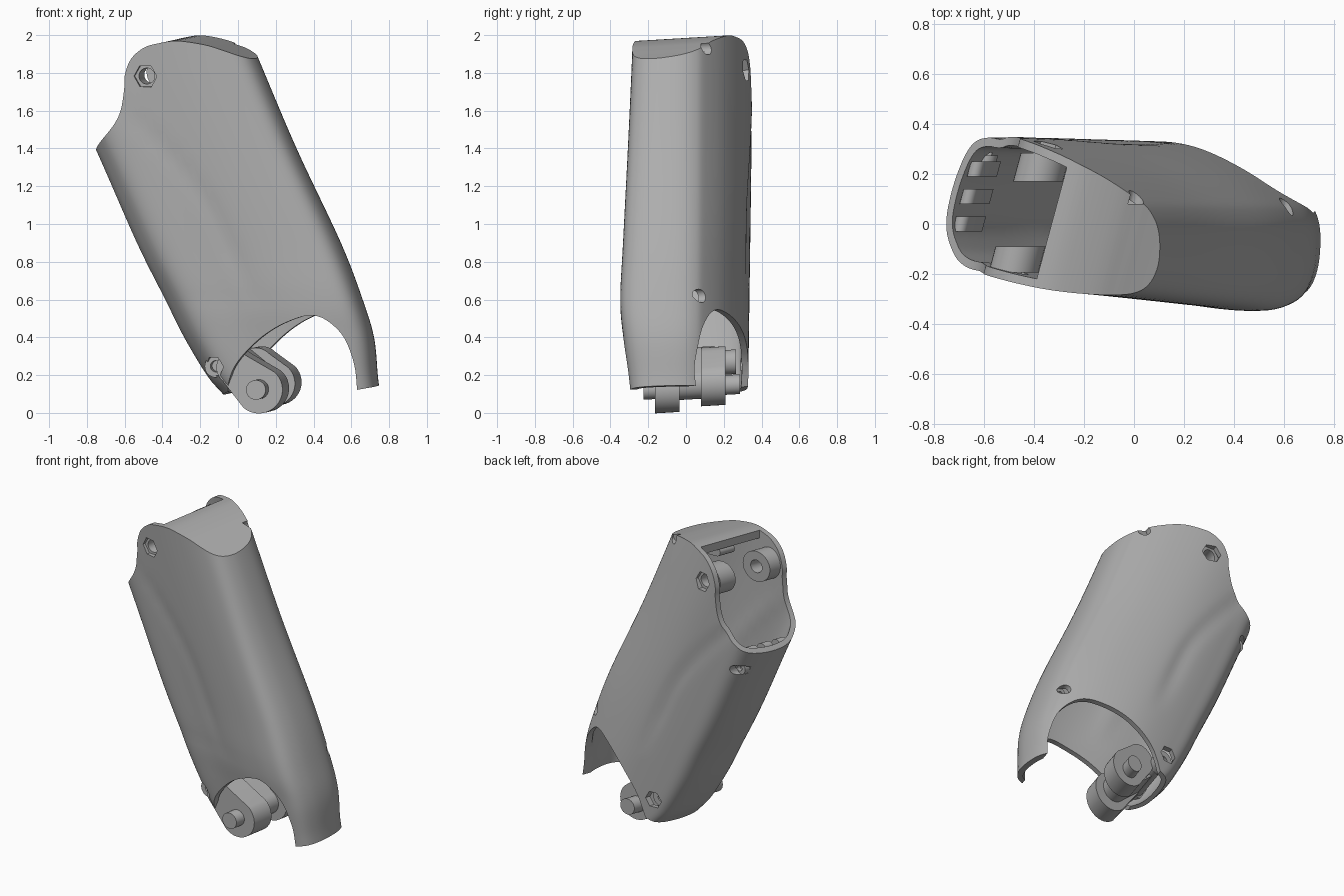
import bpy, bmesh, math
from mathutils import Vector

if "Cube" in bpy.data.objects:
    bpy.data.objects.remove(bpy.data.objects["Cube"])

grey = bpy.data.materials.new("plain grey")
grey.use_nodes = True
grey.diffuse_color = (0.42, 0.42, 0.42, 1)
grey.node_tree.nodes["Principled BSDF"].inputs["Base Color"].default_value = (0.42, 0.42, 0.42, 1)


def spline(pts, steps, closed=False):
    """Smooth curve through points of any dimension."""
    n = len(pts)
    out = []
    for i in range(n if closed else n - 1):
        if closed:
            q = [pts[(i + k) % n] for k in (-1, 0, 1, 2)]
        else:
            q = [pts[min(max(i + k, 0), n - 1)] for k in (-1, 0, 1, 2)]
        for j in range(steps):
            t = j / steps
            out.append(tuple(
                b + t / 2 * (c - a + t * (2 * a - 5 * b + 4 * c - d + t * (3 * (b - c) + d - a)))
                for a, b, c, d in zip(*q)))
    return out if closed else out + [tuple(pts[-1])]


def make(name, rings):
    """Closed solid from stacked rings of equal size."""
    bm = bmesh.new()
    rows = [[bm.verts.new(p) for p in ring] for ring in rings]
    n = len(rows[0])
    for lo, hi in zip(rows, rows[1:]):
        for i in range(n):
            bm.faces.new((lo[i], lo[(i + 1) % n], hi[(i + 1) % n], hi[i]))
    bm.faces.new(rows[0][::-1])
    bm.faces.new(rows[-1])
    bmesh.ops.recalc_face_normals(bm, faces=bm.faces)
    mesh = bpy.data.meshes.new(name)
    bm.to_mesh(mesh)
    bm.free()
    obj = bpy.data.objects.new(name, mesh)
    bpy.context.collection.objects.link(obj)
    mesh.materials.append(grey)
    return obj


def prism(name, outline, y0, y1):
    """Outline in x and z, run along the slightly turned hinge direction."""
    return make(name, [[(x + 0.27 * y, y, z + 0.06 * y) for x, z in outline] for y in (y0, y1)])


def circle(x, z, r, n=32):
    return [(x + r * math.cos(2 * math.pi * i / n), z + r * math.sin(2 * math.pi * i / n))
            for i in range(n)]


def capsule(a, b, ra, rb, n=20):
    """Outline round two discs."""
    ang = math.atan2(b[1] - a[1], b[0] - a[0])
    pts = []
    for (cx, cz), r, start in ((a, ra, ang + math.pi / 2), (b, rb, ang - math.pi / 2)):
        for i in range(n + 1):
            t = start + math.pi * i / n
            pts.append((cx + r * math.cos(t), cz + r * math.sin(t)))
    return pts


def combine(obj, tool, operation):
    mod = obj.modifiers.new(operation, 'BOOLEAN')
    mod.operation = operation
    mod.solver = 'EXACT'
    mod.object = tool
    bpy.context.view_layer.objects.active = obj
    bpy.ops.object.modifier_apply(modifier=mod.name)
    bpy.data.objects.remove(tool)


def tube(name, x, z, y0, y1, r, hole):
    obj = prism(name, circle(x, z, r), y0, y1)
    combine(obj, prism("bore", circle(x, z, hole), y0 - 0.1, y1 + 0.1), 'DIFFERENCE')
    return obj


# Housing section: share of the width, depth
section = spline([
    (0, .03), (.03, -.08), (.12, -.16), (.35, -.205), (.62, -.265), (.82, -.285),
    (.93, -.265), (.985, -.18), (1, -.05), (.98, .045), (.93, .11), (.8, .21),
    (.62, .3), (.45, .345), (.25, .355), (.12, .33), (.04, .2)], 8, True)
# Height, left edge, right edge, front fullness
levels = spline([
    (-.1, .1, .76, .9), (.1, -.08, .75, 1), (.2, -.165, .74, 1.05), (.4, -.285, .72, 1.15),
    (.6, -.385, .66, 1.22), (.9, -.535, .545, 1.17), (1.4, -.755, .31, 1.08),
    (1.9, -.99, .098, 1), (2.2, -1.13, -.03, .97)], 6)


def housing(name, inset):
    rings = []
    for z, left, right, full in levels:
        # Shallow groove that swings across both broad faces
        groove = .44 - .55 * max(0, z - 1.05) ** 1.6
        depth = .035 * max(0, min(1, (z - .55) / .3, (1.75 - z) / .2))
        ring = []
        for s, y in section:
            dip = 1 - depth * math.exp(-((s - groove) / .05) ** 2)
            low = 1 + .4 * (1 - s) * max(0, .6 - z)
            y *= dip * (full * low if y < 0 else .92 + .04 * z)
            ring.append(Vector((left + s * (right - left), y, z)))
        n = len(ring)
        moved = []
        for i, p in enumerate(ring):
            t = (ring[(i + 1) % n] - ring[i - 1]).normalized()
            moved.append(p + Vector((-t.y, t.x, 0)) * inset)
        rings.append(moved)
    return make(name, rings)


shell = housing("shell", 0)

# Side outline: domed cap, hollowed upper rim and lower arch
rim = spline([(-1.1, 1.15), (-.85, 1.3), (-.735, 1.41), (-.63, 1.51), (-.575, 1.6), (-.55, 1.72),
              (-.545, 1.8), (-.51, 1.885), (-.44, 1.945), (-.36, 1.97), (-.25, 1.985),
              (-.1, 1.965), (0, 1.935), (.1, 1.9), (.4, 1.8)], 5)
arch = spline([(.71, .14), (.7, .27), (.66, .4), (.6, .48), (.52, .53), (.43, .53),
               (.28, .47), (.15, .38), (.04, .26), (-.02, .12)], 5)
envelope = rim + [(1.2, 1.4), (1.2, .22)] + arch + [(-.1, .09), (-1.1, .05)]
combine(shell, prism("envelope", envelope, -.8, .8), 'INTERSECT')

# Hollow interior, open at the rim and below
cavity = housing("cavity", .035)
room = [(-1.8, -.4), (-1.8, 2.6), (-.33, 2.6), (-.33, 1.925), (-.2, 1.935), (-.08, 1.915),
        (.02, 1.885), (.4, 1.75), (1.4, 1.4), (1.4, -.4)]
combine(cavity, prism("room", room, -.9, .9), 'INTERSECT')
combine(shell, cavity, 'DIFFERENCE')

# Hexagonal nut pockets and screw holes in the shell
for x, z, r in ((-.43, 1.795, .064), (-.08, .255, .056)):
    for y0, y1 in ((-.6, -.1), (.2, .6)):
        combine(shell, prism("pocket", circle(x, z, r, 6), y0, y1), 'DIFFERENCE')
screws = [(.59, .615, .0), (-.02, 1.925, .08), (-.68, 1.27, .24)]
for x, z, y in screws:
    combine(shell, prism("screw_hole", circle(x, z, .036, 24), y, y + .5), 'DIFFERENCE')

parts = [shell]
# Hinge bosses inside the opening and nut seats below
parts += [tube("front_hinge_boss", -.43, 1.795, -.195, -.09, .1, .042),
          tube("back_hinge_boss", -.43, 1.795, .17, .285, .1, .042),
          tube("front_nut_seat", -.08, .255, -.135, -.07, .06, .03),
          tube("back_nut_seat", -.08, .255, .2, .265, .065, .03)]
# Screw posts
parts += [tube("lower_screw_post", .59, .615, -.1, .02, .042, .018),
          tube("rim_screw_post", -.66, 1.27, .19, .275, .042, .018)]

# Lower knuckle: two lobes, bridge and pin
parts += [prism("front_lobe", capsule((.155, .132), (.02, .25), .125, .09), -.165, -.035),
          prism("back_lobe", capsule((.16, .15), (.07, .24), .12, .1), .08, .21),
          prism("knuckle_bridge", capsule((.14, .15), (0, .265), .08, .08), -.1, .15),
          prism("knuckle_pin", circle(.155, .135, .052), -.225, .285),
          prism("knuckle_axle", circle(-.06, .255, .05), -.1, .21)]

# Clips along the opening
for y in (-.03, .08, .19):
    parts.append(prism("rim_clip", capsule((-.69, 1.38), (-.63, 1.27), .03, .03, 8), y, y + .06))
parts.append(prism("cap_clip", capsule((-.3, 1.9), (-.2, 1.9), .03, .03, 8), -.03, .08))

for obj in parts:
    bpy.ops.object.select_all(action='DESELECT')
    obj.select_set(True)
    bpy.context.view_layer.objects.active = obj
    bpy.ops.object.shade_smooth_by_angle(angle=math.radians(32))
